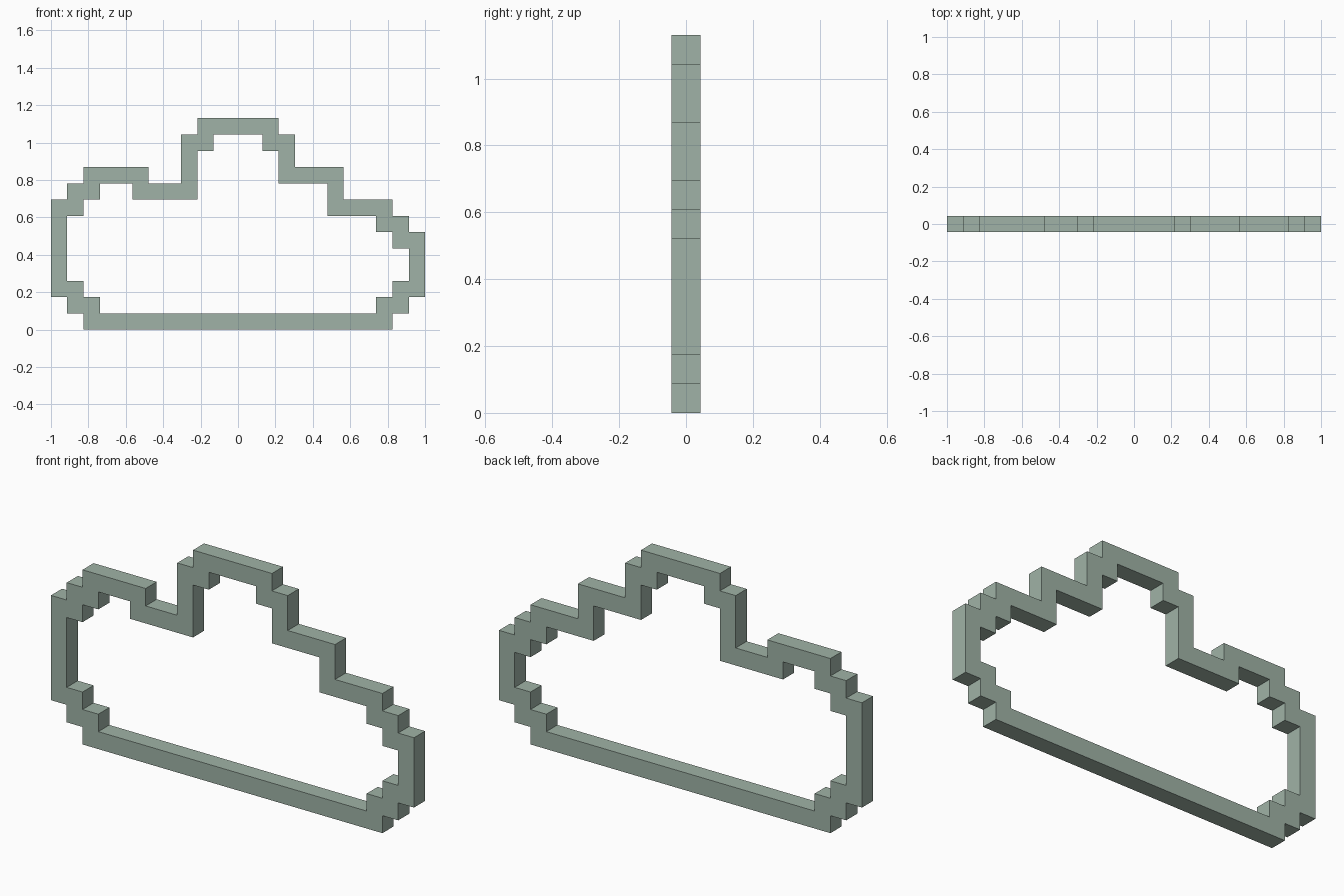
import bpy, bmesh
from mathutils import Vector

if "Cube" in bpy.data.objects:
    bpy.data.objects.remove(bpy.data.objects["Cube"])

U = 2 / 23            # one pixel block; the outline is 23 x 13 blocks
H = U / 2

# Centre line of the band, as block indices (column, row), counter-clockwise
PATH = [(2, 0), (20, 0), (20, 1), (21, 1), (21, 2), (22, 2), (22, 5), (21, 5),
        (21, 6), (20, 6), (20, 7), (17, 7), (17, 9), (14, 9), (14, 11), (13, 11),
        (13, 12), (9, 12), (9, 11), (8, 11), (8, 8), (5, 8), (5, 9), (2, 9),
        (2, 8), (1, 8), (1, 7), (0, 7), (0, 2), (1, 2), (1, 1), (2, 1)]

green = bpy.data.materials.new("muted sage green")
green.diffuse_color = (0.35, 0.45, 0.385, 1)
green.use_nodes = True
green.node_tree.nodes["Principled BSDF"].inputs["Base Color"].default_value = green.diffuse_color

points = [Vector((-1 + (c + 0.5) * U, (r + 0.5) * U)) for c, r in PATH]
n = len(points)


def outward(i):
    """Outward normal of the segment leaving point i."""
    d = (points[(i + 1) % n] - points[i % n]).normalized()
    return Vector((d.y, -d.x))


# Square cross-section swept along the path with mitred corners
bm = bmesh.new()
rings = []
for i, p in enumerate(points):
    mitre = (outward(i - 1) + outward(i)) * H
    rings.append([bm.verts.new((p.x + s * mitre.x, y, p.y + s * mitre.y))
                  for s, y in ((1, -H), (1, H), (-1, H), (-1, -H))])
for i in range(n):
    a, b = rings[i], rings[(i + 1) % n]
    for k in range(4):
        m = (k + 1) % 4
        bm.faces.new((a[k], b[k], b[m], a[m]))
bmesh.ops.recalc_face_normals(bm, faces=bm.faces)

mesh = bpy.data.meshes.new("cloud_outline")
bm.to_mesh(mesh)
bm.free()
mesh.materials.append(green)
bpy.context.collection.objects.link(bpy.data.objects.new("cloud_outline", mesh))
